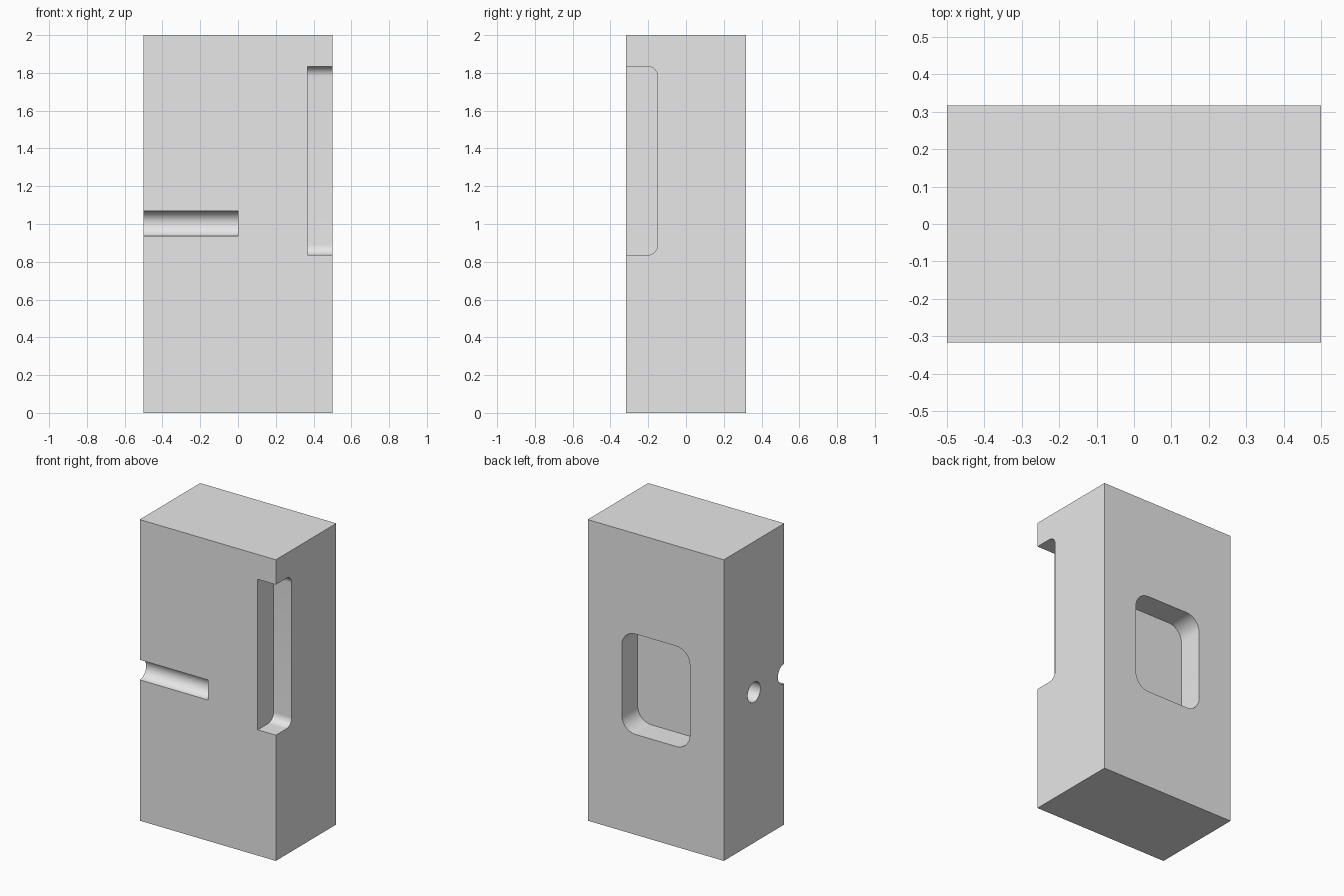
import bpy
import bmesh
import math
from mathutils import Vector

cube = bpy.data.objects.get("Cube")
if cube:
    bpy.data.objects.remove(cube, do_unlink=True)

WIDTH, DEPTH, HEIGHT = 1.0, 0.634, 2.0
HALF_X, HALF_Y = WIDTH / 2, DEPTH / 2
RECESS = 1 / 6      # depth of pocket and side notch
BORE = 1 / 15       # radius of hole and groove
OVER = 0.1          # cutters stick out past the surface

grey = bpy.data.materials.new("light grey")
grey.diffuse_color = (0.8, 0.8, 0.8, 1)
grey.use_nodes = True
grey.node_tree.nodes["Principled BSDF"].inputs["Base Color"].default_value = (0.8, 0.8, 0.8, 1)


def rounded_rect(u0, u1, v0, v1, r, steps=12):
    """Outline of a rectangle with rounded corners, counter-clockwise."""
    corners = [(u1 - r, v1 - r), (u0 + r, v1 - r), (u0 + r, v0 + r), (u1 - r, v0 + r)]
    points = []
    for i, (u, v) in enumerate(corners):
        for s in range(steps + 1):
            a = math.pi / 2 * (i + s / steps)
            points.append((u + r * math.cos(a), v + r * math.sin(a)))
    return points


def circle(u, v, r, steps=64):
    angles = [math.tau * i / steps for i in range(steps)]
    return [(u + r * math.cos(a), v + r * math.sin(a)) for a in angles]


def prism(name, outline, axis, start, end):
    """Extrude an outline along x (outline in y, z) or y (outline in x, z)."""
    bm = bmesh.new()
    place = {"x": lambda u, v: (start, u, v), "y": lambda u, v: (u, start, v)}[axis]
    face = bm.faces.new([bm.verts.new(place(u, v)) for u, v in outline])
    grown = bmesh.ops.extrude_face_region(bm, geom=[face])["geom"]
    shift = Vector((end - start, 0, 0) if axis == "x" else (0, end - start, 0))
    bmesh.ops.translate(bm, vec=shift, verts=[g for g in grown if isinstance(g, bmesh.types.BMVert)])
    bmesh.ops.recalc_face_normals(bm, faces=bm.faces)
    mesh = bpy.data.meshes.new(name)
    bm.to_mesh(mesh)
    bm.free()
    mesh.materials.append(grey)
    obj = bpy.data.objects.new(name, mesh)
    bpy.context.collection.objects.link(obj)
    return obj


# Main block
box = [(-HALF_X, 0), (HALF_X, 0), (HALF_X, HEIGHT), (-HALF_X, HEIGHT)]
block = prism("block", box, "y", -HALF_Y, HALF_Y)

cutters = [
    # Rounded pocket in the back
    prism("back_pocket_cutter", rounded_rect(-0.25, 0.25, 2 / 3, 4 / 3, 0.1),
          "y", HALF_Y - RECESS, HALF_Y + OVER),
    # Tall notch along the front left edge
    prism("edge_notch_cutter",
          rounded_rect(-HALF_Y - 2 * OVER, -HALF_Y + RECESS, 0.835, 1.835, 0.055),
          "x", HALF_X - 2 * BORE, HALF_X + OVER),
    # Half-round groove across the front
    prism("front_groove_cutter", circle(-HALF_Y, 1.002, BORE), "x", -HALF_X - OVER, 0),
    # Blind hole in the right side
    prism("side_hole_cutter", circle(0, 1, BORE), "x", -HALF_X - OVER, 0),
]

# Cut the recesses, then remove the cutters
for cutter in cutters:
    cut = block.modifiers.new(cutter.name, "BOOLEAN")
    cut.operation = "DIFFERENCE"
    cut.solver = "EXACT"
    cut.object = cutter

bpy.ops.object.select_all(action="DESELECT")
block.select_set(True)
bpy.context.view_layer.objects.active = block
for cutter in cutters:
    bpy.ops.object.modifier_apply(modifier=cutter.name)
    bpy.data.objects.remove(cutter, do_unlink=True)
bpy.ops.object.shade_smooth_by_angle(angle=math.radians(30))
